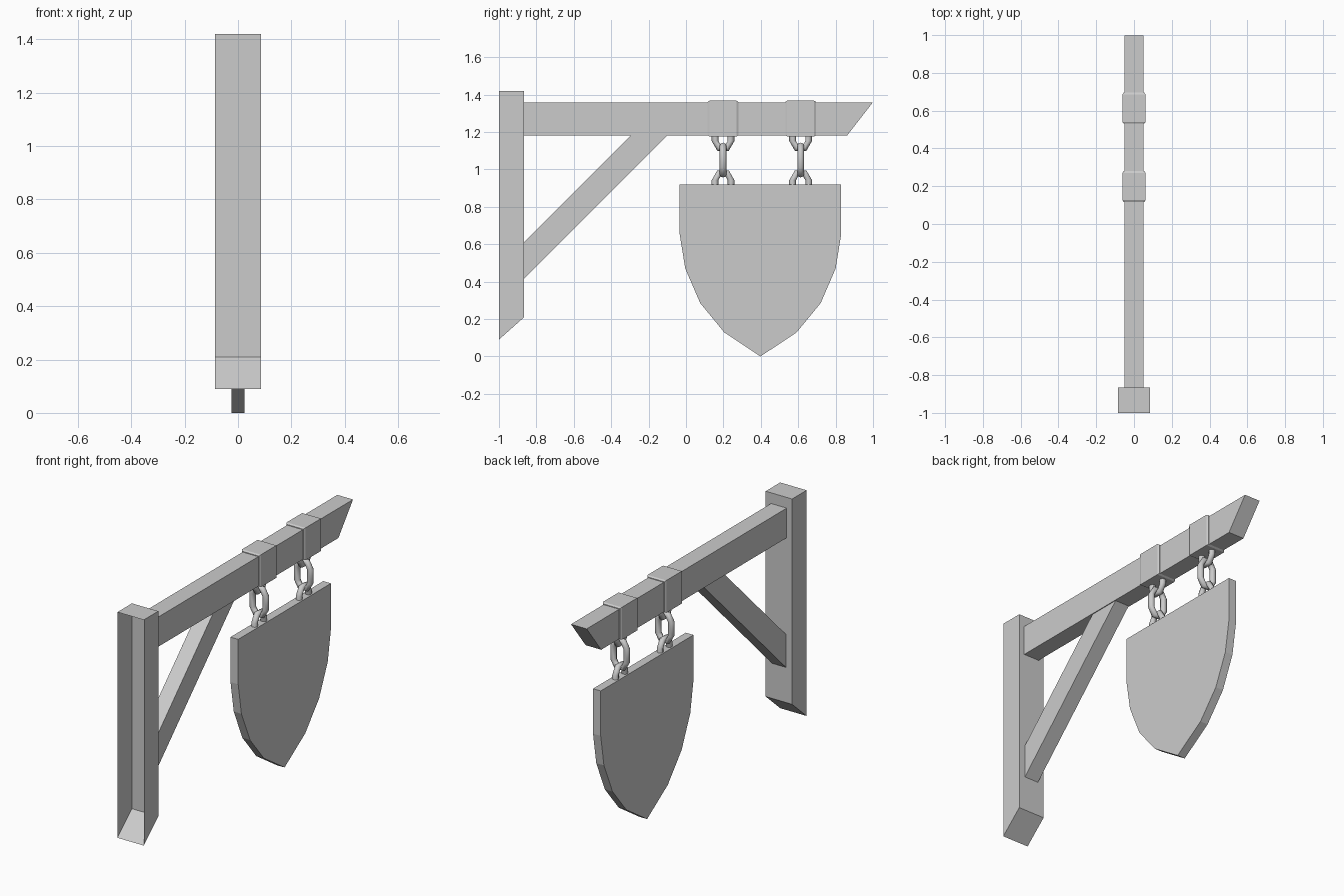
import bpy, bmesh
from math import sin, cos, pi
from mathutils import Vector

cube = bpy.data.objects.get("Cube")
if cube:
    bpy.data.objects.remove(cube, do_unlink=True)

grey = bpy.data.materials.new("plain grey")
grey.use_nodes = True
colour = (0.6, 0.6, 0.6, 1)
grey.diffuse_color = colour
grey.node_tree.nodes["Principled BSDF"].inputs["Base Color"].default_value = colour


def finish(name, bm, smooth=False):
    bmesh.ops.recalc_face_normals(bm, faces=bm.faces)
    mesh = bpy.data.meshes.new(name)
    bm.to_mesh(mesh)
    bm.free()
    mesh.materials.append(grey)
    for p in mesh.polygons:
        p.use_smooth = smooth
    obj = bpy.data.objects.new(name, mesh)
    bpy.context.collection.objects.link(obj)
    return obj


def prism(name, outline, half, open_front=False):
    """Extrude a (y, z) outline across x; optionally leave the -y side open."""
    bm = bmesh.new()
    left = [bm.verts.new((half, y, z)) for y, z in outline]
    right = [bm.verts.new((-half, y, z)) for y, z in outline]
    bm.faces.new(left)
    bm.faces.new(right[::-1])
    n = len(outline)
    front = min(y for y, z in outline)
    for i in range(n):
        j = (i + 1) % n
        if open_front and outline[i][0] == outline[j][0] == front:
            continue
        bm.faces.new((left[i], right[i], right[j], left[j]))
    return finish(name, bm)


def band(name, y, half_len=0.082, chamfer=0.01):
    """Box sleeve around the beam, tapered slightly at both ends."""
    bm = bmesh.new()
    rings = []
    for dy, inset in ((-half_len, 0.006), (chamfer - half_len, 0),
                      (half_len - chamfer, 0), (half_len, 0.006)):
        w, lo, hi = 0.061 - inset, 1.176 + inset, 1.367 - inset
        rings.append([bm.verts.new((x, y + dy, z))
                      for x, z in ((-w, lo), (w, lo), (w, hi), (-w, hi))])
    for a, b in zip(rings, rings[1:]):
        for i in range(4):
            j = (i + 1) % 4
            bm.faces.new((a[i], a[j], b[j], b[i]))
    bm.faces.new(rings[0])
    bm.faces.new(rings[-1])
    return finish(name, bm)


def link(name, y, z, side, bend=0.043, straight=0.04, tube=0.018, sides=8):
    """Oval chain link lying in the plane of z and the given side direction."""
    across = side.cross(Vector((0, 0, 1)))
    bm = bmesh.new()
    rings = []
    for half in (0, 1):
        for k in range(4):
            a = half * pi + k * pi / 3
            out = side * cos(a) + Vector((0, 0, sin(a)))
            centre = Vector((0, y, z + straight * (1 - 2 * half))) + out * bend
            rings.append([bm.verts.new(centre + tube * (
                out * cos(t * 2 * pi / sides) + across * sin(t * 2 * pi / sides)))
                for t in range(sides)])
    for r, ring in enumerate(rings):
        following = rings[(r + 1) % len(rings)]
        for i in range(sides):
            j = (i + 1) % sides
            bm.faces.new((ring[i], ring[j], following[j], following[i]))
    return finish(name, bm, smooth=True)


# Timber frame
prism("wall_post", [(-1, 0.09), (-0.865, 0.21), (-0.865, 1.42), (-1, 1.42)],
      0.086, open_front=True)
prism("beam", [(-0.865, 1.182), (0.862, 1.182), (0.998, 1.357), (-0.865, 1.357)], 0.051)
prism("brace", [(-0.865, 0.417), (-0.1, 1.182), (-0.295, 1.182), (-0.865, 0.612)], 0.046)

# Hanging shield board
edge = [(0.432, 0.92), (0.432, 0.655), (0.402, 0.47), (0.322, 0.285), (0.193, 0.128)]
mid = 0.398
outline = [(mid + w, z) for w, z in edge] + [(mid, 0)]
outline += [(mid - w, z) for w, z in reversed(edge)]
prism("shield_board", outline, 0.025)

# Sleeves and chains
along_y, along_x = Vector((0, 1, 0)), Vector((1, 0, 0))
for label, y in (("front", 0.198), ("back", 0.613)):
    band(label + "_sleeve", y)
    link(label + "_upper_link", y, 1.192, along_y)
    link(label + "_middle_link", y, 1.05, along_x)
    link(label + "_lower_link", y, 0.902, along_y)
